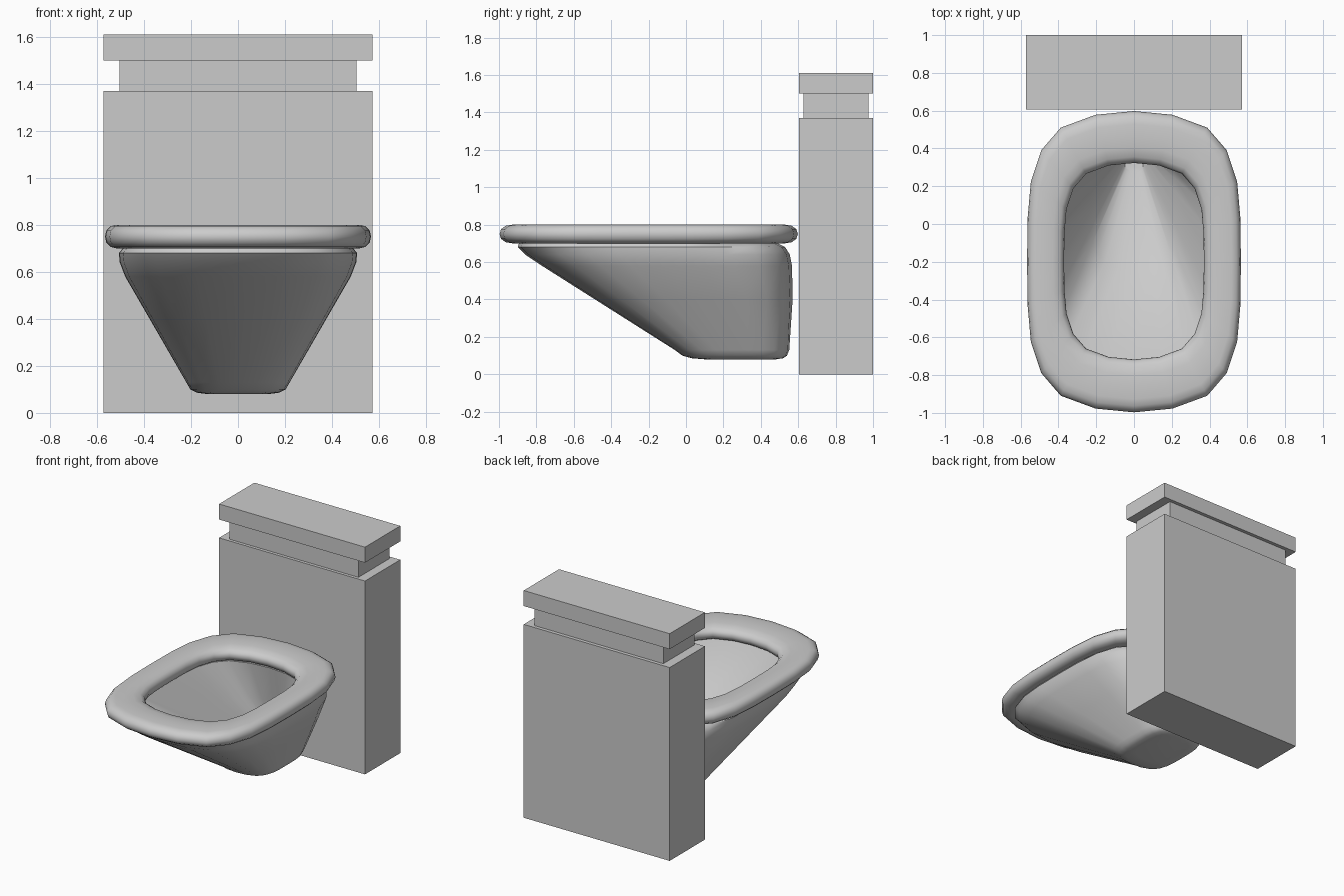
import bpy, bmesh, math

if "Cube" in bpy.data.objects:
    bpy.data.objects.remove(bpy.data.objects["Cube"])

# One quarter of the rounded-rectangle outline (unit size), mirrored to a full loop
Q = [(0, 1), (.36, .975), (.685, .89), (.867, .74), (.965, .53), (.995, .29)]
RIGHT = Q + [(1, 0)] + [(x, -y) for x, y in reversed(Q)]
OUTLINE = RIGHT + [(-x, y) for x, y in reversed(RIGHT[1:-1])]


def loft(name, levels, closed=False, angle=40):
    """Skin outline loops given as (half width, front y, back y, z)."""
    bm = bmesh.new()
    loops = []
    for hw, yf, yb, z in levels:
        cy, hd = (yf + yb) / 2, (yb - yf) / 2
        loops.append([bm.verts.new((x * hw, cy + y * hd, z)) for x, y in OUTLINE])
    n = len(OUTLINE)
    pairs = list(zip(loops, loops[1:]))
    if closed:
        pairs.append((loops[-1], loops[0]))
    else:
        bm.faces.new(loops[0])
        bm.faces.new(loops[-1])
    for a, b in pairs:
        for i in range(n):
            j = (i + 1) % n
            bm.faces.new((a[i], a[j], b[j], b[i]))
    bmesh.ops.recalc_face_normals(bm, faces=bm.faces)
    me = bpy.data.meshes.new(name)
    bm.to_mesh(me)
    bm.free()
    ob = bpy.data.objects.new(name, me)
    bpy.context.collection.objects.link(ob)
    bpy.ops.object.select_all(action='DESELECT')
    ob.select_set(True)
    bpy.context.view_layer.objects.active = ob
    bpy.ops.object.shade_smooth_by_angle(angle=math.radians(angle))
    return ob


def box(name, hw, y0, y1, z0, z1):
    bpy.ops.mesh.primitive_cube_add(size=1, location=(0, (y0 + y1) / 2, (z0 + z1) / 2))
    ob = bpy.context.object
    ob.name = name
    ob.scale = (2 * hw, y1 - y0, z1 - z0)
    bpy.ops.object.transform_apply(location=False, rotation=False, scale=True)
    return ob


# Cistern: body, recessed neck and lid
box("cistern_body", .572, .605, 1.0, 0, 1.37)
box("cistern_neck", .505, .627, .975, 1.37, 1.5)
box("cistern_lid", .572, .605, 1.0, 1.5, 1.61)

# Seat: rounded flat section (t = outer to inner edge, z) swept round the outline
section = [(0, .75), (.03, .724), (.12, .706), (.25, .70), (.85, .70), (.95, .715),
           (1, .745), (.97, .77), (.88, .788), (.7, .798), (.5, .80), (.25, .80),
           (.12, .794), (.03, .776)]
loft("seat", [(.566 - .196 * t, -.997 + .28 * t, .598 - .275 * t, z)
              for t, z in section], closed=True, angle=60)

# Bowl: inner funnel up to the rim, then the outer shell down to the foot
loft("bowl", [
    (.05, .27, .43, .2), (.225, -.24, .39, .45), (.40, -.75, .35, .70),
    (.49, -.893, .49, .70), (.507, -.90, .53, .68), (.503, -.86, .555, .64),
    (.48, -.77, .567, .58), (.376, -.486, .57, .40), (.22, -.06, .552, .13),
    (.203, -.02, .54, .10), (.175, .03, .52, .086), (.13, .10, .48, .08)])
